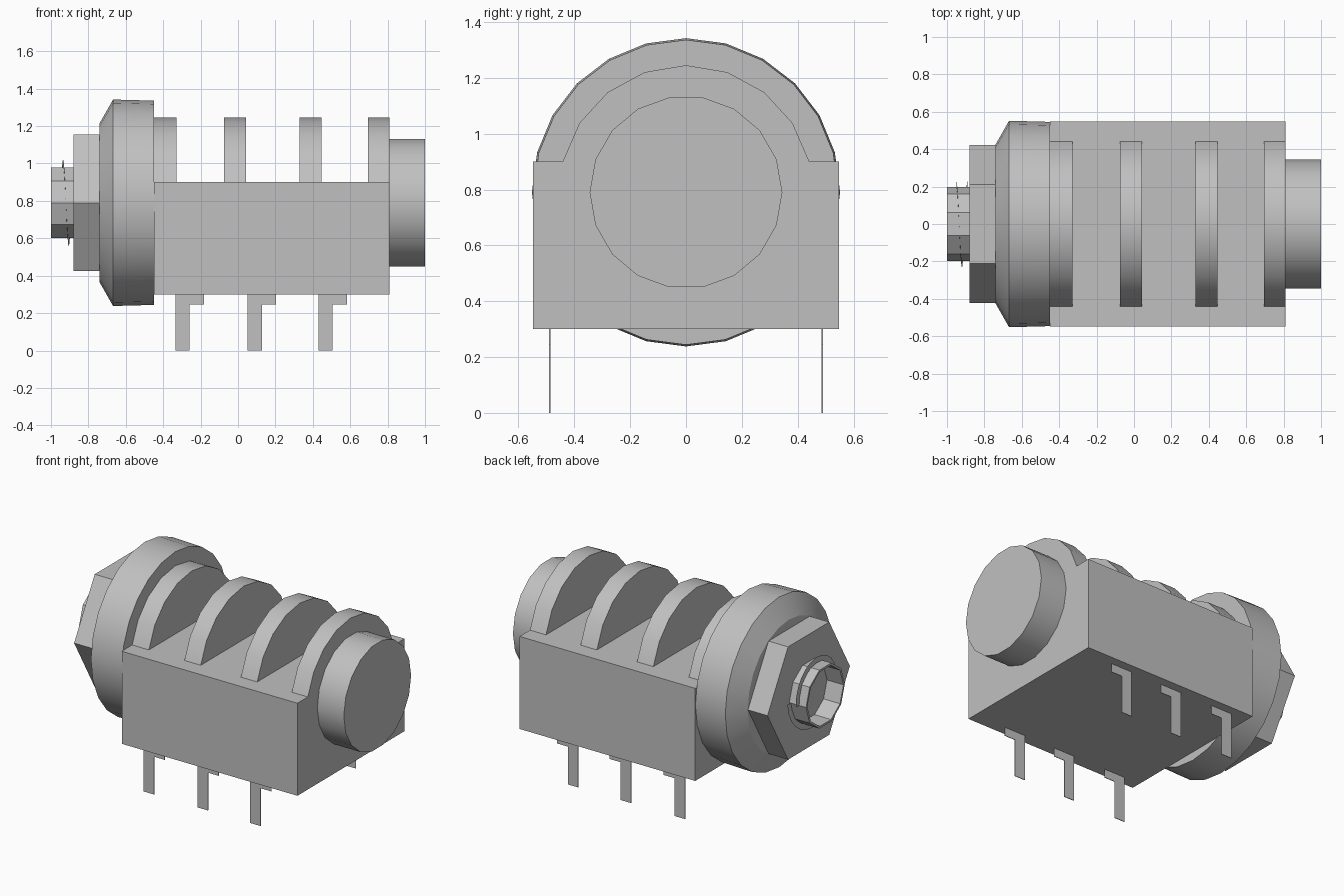
import bpy, bmesh, math
from mathutils import Vector

cube = bpy.data.objects.get("Cube")
if cube:
    bpy.data.objects.remove(cube)

grey = bpy.data.materials.new("light_grey")
grey.use_nodes = True
COLOUR = (0.53, 0.53, 0.53, 1)
grey.diffuse_color = COLOUR
grey.node_tree.nodes["Principled BSDF"].inputs["Base Color"].default_value = COLOUR

AXIS = 0.79  # height of the long axis


def finish(name, bm, smooth=False, normals=True):
    if normals:
        bmesh.ops.recalc_face_normals(bm, faces=bm.faces)
    mesh = bpy.data.meshes.new(name)
    bm.to_mesh(mesh)
    bm.free()
    mesh.materials.append(grey)
    obj = bpy.data.objects.new(name, mesh)
    bpy.context.collection.objects.link(obj)
    if smooth:
        bpy.ops.object.select_all(action="DESELECT")
        obj.select_set(True)
        bpy.context.view_layer.objects.active = obj
        bpy.ops.object.shade_smooth_by_angle(angle=math.radians(25))
    return obj


def lathe(name, profile, sides, smooth=True, turn=0.0, caps=True):
    """Turn (x, radius) pairs around the long axis."""
    bm = bmesh.new()
    rings = []
    for x, r in profile:
        angles = [turn + math.tau * i / sides for i in range(sides)]
        rings.append([bm.verts.new((x, r * math.cos(a), AXIS + r * math.sin(a))) for a in angles])
    for a, b in zip(rings, rings[1:]):
        for i in range(sides):
            j = (i + 1) % sides
            bm.faces.new((a[i], a[j], b[j], b[i]))
    if caps:
        bm.faces.new(rings[0])
        bm.faces.new(rings[-1])
    return finish(name, bm, smooth)


def prism(name, outline, direction, smooth=False):
    """Extrude a closed outline of 3D points."""
    bm = bmesh.new()
    face = bm.faces.new([bm.verts.new(p) for p in outline])
    new = bmesh.ops.extrude_face_region(bm, geom=[face])["geom"]
    bmesh.ops.translate(bm, verts=[v for v in new if isinstance(v, bmesh.types.BMVert)],
                        vec=Vector(direction))
    return finish(name, bm, smooth)


# Housing block
W = 0.548
prism("housing", [(-0.45, -W, 0.3), (0.81, -W, 0.3), (0.81, W, 0.3), (-0.45, W, 0.3)], (0, 0, 0.6))

# Half-round ribs on top
R, STEPS = 0.455, 8
start = math.asin((0.9 - AXIS) / R)
arc = [start + (math.pi - 2 * start) * i / STEPS for i in range(STEPS + 1)]
for n, (x0, x1) in enumerate([(-0.45, -0.33), (-0.075, 0.042), (0.33, 0.447), (0.695, 0.81)]):
    prism(f"rib_{n + 1}", [(x0, R * math.cos(a), AXIS + R * math.sin(a)) for a in arc],
          (x1 - x0, 0, 0), smooth=True)

# Rear cap, front flange and hexagonal nut
lathe("rear_cap", [(0.81, 0.345), (1.0, 0.345)], 18)
lathe("flange", [(-0.74, 0.425), (-0.668, 0.552), (-0.45, 0.546)], 24)
lathe("nut", [(-0.88, 0.422), (-0.735, 0.422)], 6, smooth=False)

# Open socket barrel: the nut face behind it is hidden by its own floor
lathe("socket_barrel", [(-0.88, 0.199), (-1.0, 0.199), (-1.0, 0.185), (-0.882, 0.185)],
      10, smooth=False, caps=False)

# Single thin thread turn around the barrel
bm = bmesh.new()
pairs = []
for i in range(25):
    a = math.tau * i / 24
    x = -0.95 + 0.06 * i / 24
    pairs.append([bm.verts.new((x, r * math.cos(a), AXIS + r * math.sin(a))) for r in (0.195, 0.232)])
for p, q in zip(pairs, pairs[1:]):
    bm.faces.new((p[0], p[1], q[1], q[0]))
finish("thread", bm)

# Bent solder pins, three on each side
for side, y in (("right", -0.49), ("left", 0.486)):
    for n, x in enumerate((-0.335, 0.052, 0.43)):
        corners = [(0, 0), (0.075, 0), (0.075, 0.245), (0.152, 0.245), (0.152, 0.3), (0, 0.3)]
        prism(f"{side}_pin_{n + 1}", [(x + u, y, v) for u, v in corners], (0, 0.004, 0))
